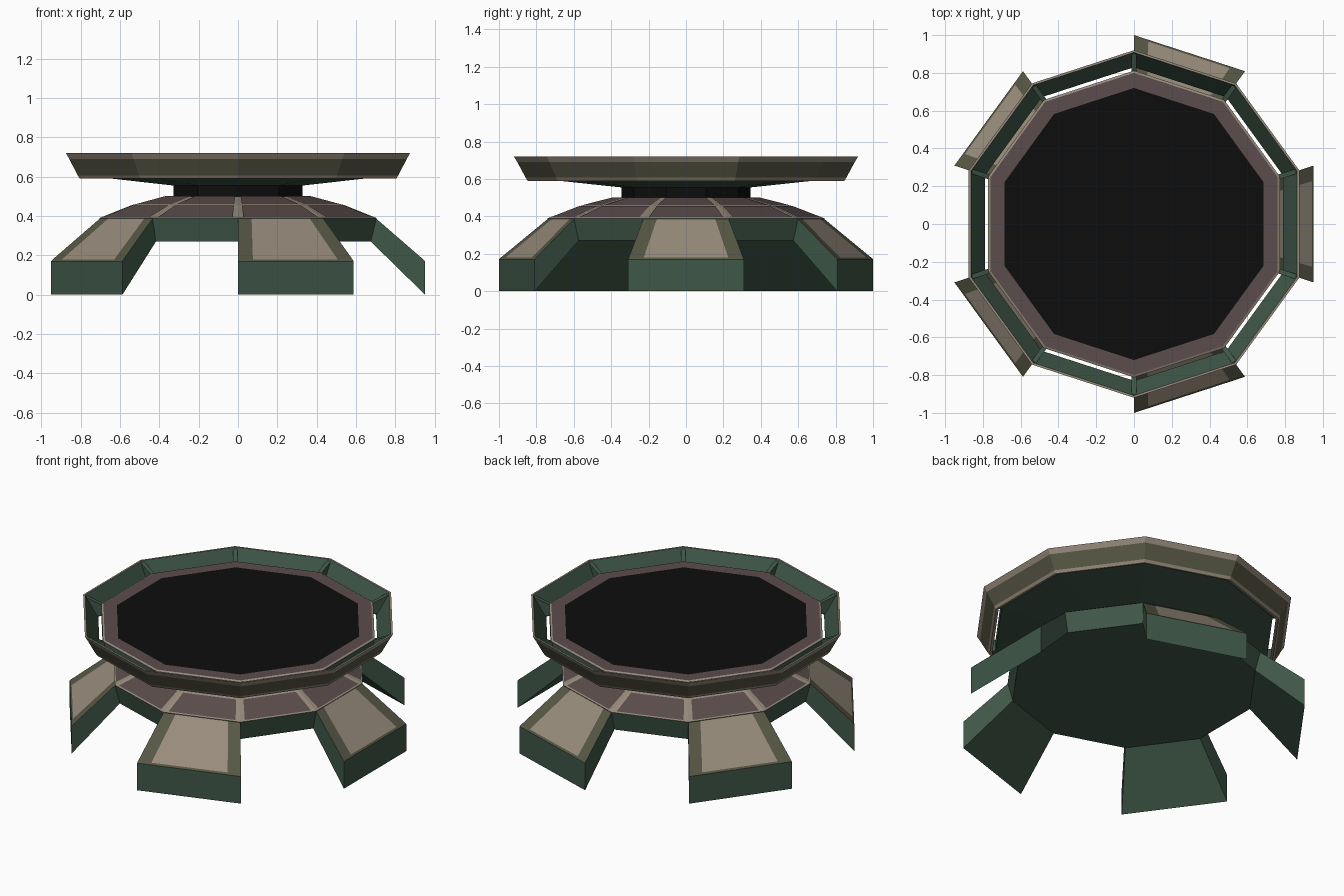
import bpy, bmesh, math
from mathutils import Vector

if "Cube" in bpy.data.objects:
    bpy.data.objects.remove(bpy.data.objects["Cube"])

N = 10


def mat(name, rgb):
    m = bpy.data.materials.new(name)
    m.diffuse_color = (*rgb, 1)
    m.use_nodes = True
    m.node_tree.nodes["Principled BSDF"].inputs["Base Color"].default_value = m.diffuse_color
    return m


GREEN = mat("dark_green", (0.05, 0.095, 0.065))
TAN = mat("tan", (0.31, 0.26, 0.20))
OLIVE = mat("olive", (0.095, 0.095, 0.06))
MAUVE = mat("mauve", (0.105, 0.075, 0.072))
BLACK = mat("black", (0.004, 0.004, 0.004))


def pt(k, r, z):
    """Point on the decagon corner k."""
    a = math.radians(90 + 36 * k)
    return Vector((r * math.cos(a), r * math.sin(a), z))


def make(name, verts, faces, mats, fix=True):
    """Mesh from faces given as (indices, material)."""
    me = bpy.data.meshes.new(name)
    me.from_pydata([tuple(v) for v in verts], [], [f for f, m in faces])
    for m in mats:
        me.materials.append(m)
    for p, (f, m) in zip(me.polygons, faces):
        p.material_index = mats.index(m)
    if fix:
        bm = bmesh.new()
        bm.from_mesh(me)
        bmesh.ops.recalc_face_normals(bm, faces=bm.faces)
        bm.to_mesh(me)
        bm.free()
    ob = bpy.data.objects.new(name, me)
    bpy.context.collection.objects.link(ob)
    return ob


def lathe(name, profile, bands, caps=None):
    """Ten-sided turned solid; closed ring when caps is None."""
    n = len(profile)
    verts = [pt(k, r, z) for r, z in profile for k in range(N)]
    faces = []
    for i in range(n if caps is None else n - 1):
        j = (i + 1) % n
        for k in range(N):
            l = (k + 1) % N
            faces.append(((i*N + k, i*N + l, j*N + l, j*N + k), bands[i]))
    if caps:
        faces.append((tuple(range(N))[::-1], caps[0]))
        faces.append((tuple(range((n - 1)*N, n*N)), caps[1]))
    return make(name, verts, faces, list(dict.fromkeys(m for f, m in faces)))


# Lower body, with tan ribs left showing between the mauve panels
dome = [(0.74, 0.39), (0.57, 0.455), (0.39, 0.50)]
lathe("base_body", [(0.71, 0.27)] + dome, [GREEN, TAN, TAN], (GREEN, MAUVE))

verts, faces = [], []
for (r0, z0), (r1, z1) in zip(dome, dome[1:]):
    for k in range(N):
        a, b = pt(k, r0, z0), pt(k + 1, r0, z0)
        d, c = pt(k, r1, z1), pt(k + 1, r1, z1)
        nrm = (b - a).cross(d - a).normalized() * 0.003

        def at(u, v):
            return a.lerp(b, u).lerp(d.lerp(c, u), v) + nrm
        s = len(verts)
        verts += [at(0.06, 0.05), at(0.94, 0.05), at(0.94, 0.95), at(0.06, 0.95)]
        faces.append(((s, s + 1, s + 2, s + 3), MAUVE))
make("base_panels", verts, faces, [MAUVE], fix=False)

# Five splayed legs with a light panel down the middle of each slope
for n, k in enumerate(range(1, N, 2)):
    def row(r, z, u):
        a, b = pt(k, r, z), pt(k + 1, r, z)
        return [a, a.lerp(b, u), a.lerp(b, 1 - u), b]
    v = row(0.735, 0.39, 0.16) + row(0.99, 0.18, 0.13) + row(1, 0.17, 0.13)
    v += [pt(k, 1, 0), pt(k + 1, 1, 0), pt(k, 0.71, 0.27), pt(k + 1, 0.71, 0.27)]
    f = []
    for i in (0, 4):
        for j in range(3):
            q = (i + j, i + j + 1, i + j + 5, i + j + 4)
            f.append((q, TAN if i == 0 and j == 1 else OLIVE))
    f += [((8, 9, 10, 11, 13, 12), GREEN), ((12, 13, 15, 14), GREEN),
          ((0, 4, 8, 12, 14), GREEN), ((3, 7, 11, 13, 15), GREEN),
          ((0, 1, 2, 3, 15, 14), GREEN)]
    make(f"leg_{n + 1}", v, f, [TAN, OLIVE, GREEN])

# Neck and landing deck
lathe("neck", [(0.345, 0.49), (0.345, 0.56)], [BLACK], (BLACK, BLACK))
lathe("landing_deck",
      [(0.345, 0.555), (0.812, 0.605), (0.812, 0.675), (0.80, 0.68), (0.72, 0.68)],
      [GREEN, GREEN, TAN, MAUVE], (GREEN, BLACK))

# Flared guard ring around the deck
lathe("guard_ring",
      [(0.846, 0.59), (0.857, 0.607), (0.902, 0.69), (0.92, 0.72),
       (0.908, 0.72), (0.83, 0.592)],
      [TAN, OLIVE, TAN, TAN, GREEN, TAN])

# Corner brackets joining ring and deck
verts, faces = [], []
prof = [(0.80, 0.608), (0.838, 0.60), (0.908, 0.714), (0.80, 0.672)]
for k in range(N):
    side = (pt(k, 1, 0).cross(Vector((0, 0, 1)))) * 0.013
    s = len(verts)
    verts += [pt(k, r, z) + side for r, z in prof]
    verts += [pt(k, r, z) - side for r, z in prof]
    faces += [((s, s+1, s+2, s+3), GREEN), ((s+7, s+6, s+5, s+4), GREEN)]
    for i in range(4):
        j = (i + 1) % 4
        faces.append(((s+i, s+4+i, s+4+j, s+j), GREEN))
make("corner_brackets", verts, faces, [GREEN])
